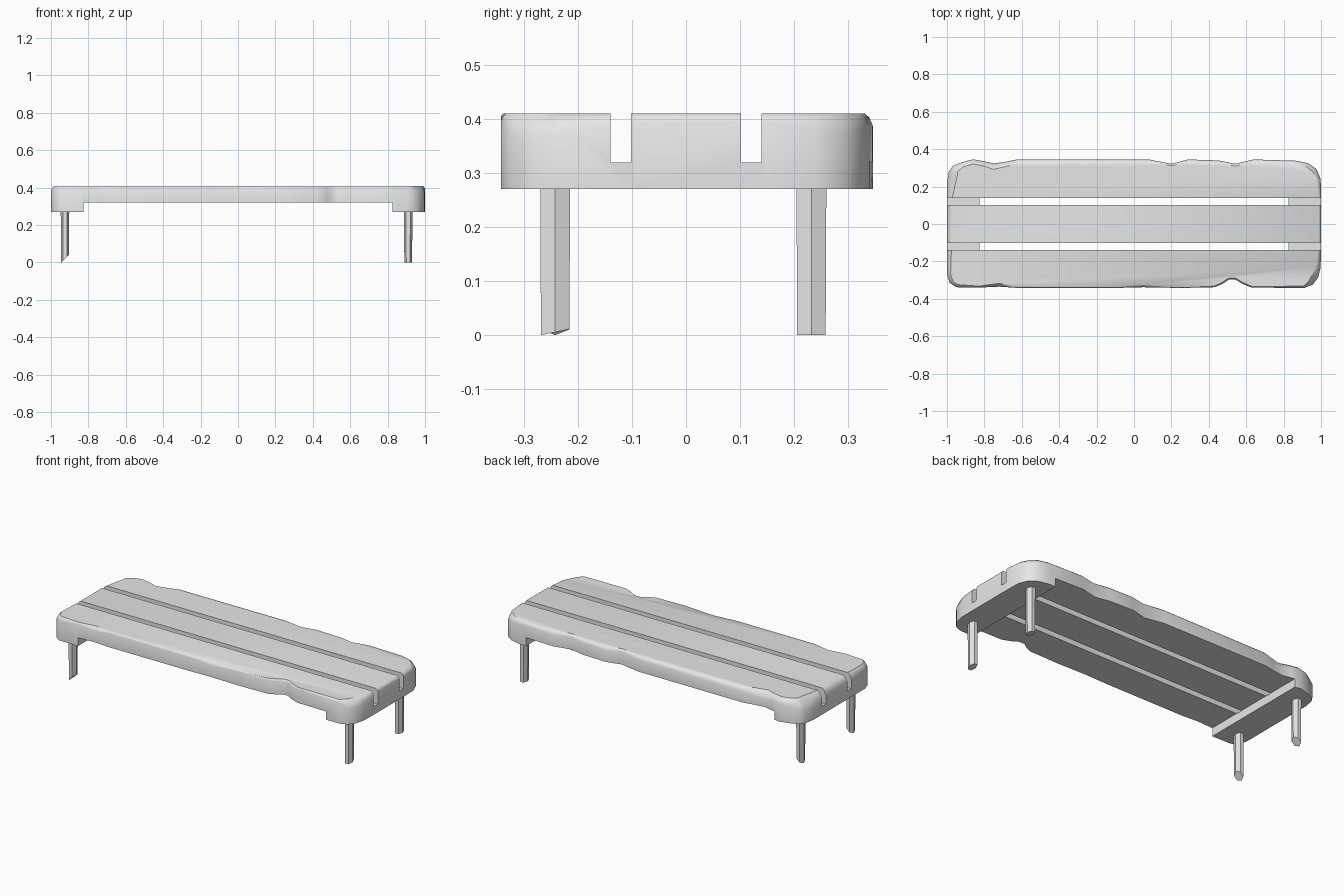
import bpy, bmesh, math
from mathutils import Vector

default_cube = bpy.data.objects.get("Cube")
if default_cube:
    bpy.data.objects.remove(default_cube, do_unlink=True)

TOP, RAIL_BOTTOM, BOARD_BOTTOM = 0.41, 0.27, 0.32

wood = bpy.data.materials.new("pale_grey")
wood.use_nodes = True
grey = (0.8, 0.8, 0.8, 1)
wood.diffuse_color = grey
wood.node_tree.nodes["Principled BSDF"].inputs["Base Color"].default_value = grey


def add_object(name, bm):
    bmesh.ops.recalc_face_normals(bm, faces=bm.faces[:])
    mesh = bpy.data.meshes.new(name)
    bm.to_mesh(mesh)
    bm.free()
    mesh.materials.append(wood)
    obj = bpy.data.objects.new(name, mesh)
    bpy.context.scene.collection.objects.link(obj)
    return obj


def activate(obj):
    bpy.ops.object.select_all(action='DESELECT')
    obj.select_set(True)
    bpy.context.view_layer.objects.active = obj


def loft(bm, rings):
    """Join rings of points into a closed solid."""
    loops = [[bm.verts.new(p) for p in ring] for ring in rings]
    count = len(loops[0])
    for low, high in zip(loops, loops[1:]):
        for i in range(count):
            j = (i + 1) % count
            bm.faces.new((low[i], low[j], high[j], high[i]))
    bm.faces.new(loops[0][::-1])
    bm.faces.new(loops[-1])


def carve(target, low, high):
    """Subtract a box given by two opposite corners."""
    bm = bmesh.new()
    bmesh.ops.create_cube(bm, size=1)
    low, high = Vector(low), Vector(high)
    for v in bm.verts:
        v.co = (low + high) / 2 + v.co * (high - low)
    cutter = add_object("cutter", bm)
    cutter.hide_render = True
    cut = target.modifiers.new("cut", 'BOOLEAN')
    cut.operation, cut.solver, cut.object = 'DIFFERENCE', 'EXACT', cutter
    activate(target)
    bpy.ops.object.modifier_apply(modifier=cut.name)
    bpy.data.objects.remove(cutter, do_unlink=True)


# Worn outline, counter-clockwise: x, y and width of the worn top edge
outline = [
    (-1, -.27, .02), (-.985, -.315, .02), (-.95, -.338, .015),
    (-.83, -.34, .008), (-.72, -.335, .018), (-.62, -.342, .004),
    (-.1, -.342, .004), (.05, -.338, .015), (.25, -.342, .004),
    (.43, -.338, .006), (.475, -.32, .008), (.505, -.298, .008),
    (.54, -.296, .008), (.58, -.32, .008), (.63, -.34, .006),
    (.91, -.342, .01), (.955, -.325, .03), (.985, -.285, .035),
    (.998, -.23, .025), (1, -.1, .012), (1, .15, .012),
    (.998, .24, .02), (.975, .295, .025), (.93, .325, .02),
    (.87, .338, .015), (.64, .345, .015), (.54, .322, .012),
    (.45, .34, .015), (.29, .345, .015), (.2, .322, .01),
    (.08, .345, .015), (-.62, .346, .018), (-.68, .334, .025),
    (-.75, .324, .032), (-.8, .335, .025), (-.86, .346, .025),
    (-.92, .33, .025), (-.97, .31, .04), (-.99, .28, .05),
    (-1, .22, .045), (-1, .12, .025), (-1, -.1, .025),
]

# Slab with worn edges
edge = [Vector((x, y, 0)) for x, y, wear in outline]
rings = [[], [], [], []]
for i, (x, y, wear) in enumerate(outline):
    before = (edge[i] - edge[i - 1]).normalized()
    after = (edge[(i + 1) % len(edge)] - edge[i]).normalized()
    tangent = (before + after).normalized()
    inward = Vector((-tangent.y, tangent.x, 0))
    rings[0].append(edge[i] + Vector((0, 0, RAIL_BOTTOM)))
    for ring, inset, drop in ((1, 0, 1.4), (2, 0.4, 0.5), (3, 1, 0)):
        rings[ring].append(edge[i] + inward * wear * inset
                           + Vector((0, 0, TOP - wear * drop)))
bm = bmesh.new()
loft(bm, rings)
bench_top = add_object("bench_top", bm)

# Hollow between the end rails, then the two long gaps between boards
carve(bench_top, (-0.825, -1, 0), (0.825, 1, BOARD_BOTTOM))
for side in (-1, 1):
    gap = sorted((side * 0.102, side * 0.14))
    carve(bench_top, (-2, gap[0], BOARD_BOTTOM - 0.001), (2, gap[1], 1))
activate(bench_top)
bpy.ops.object.shade_smooth_by_angle(angle=math.radians(40))


# Roughly hewn six-sided legs with slanted feet
def leg(name, x, y, slant_x, slant_y):
    foot, head = [], []
    for i in range(6):
        angle = i * math.tau / 6
        dx, dy = 0.023 * math.cos(angle), 0.032 * math.sin(angle)
        lift = slant_x * (dx + 0.023) + slant_y * (dy + 0.028)
        foot.append((x + dx * 0.9, y + dy * 0.95, max(lift, 0)))
        head.append((x + dx, y + dy, RAIL_BOTTOM + 0.02))
    bm = bmesh.new()
    loft(bm, [foot, head])
    add_object(name, bm)


leg("front_left_leg", 0.91, -0.242, 0, 0.2)
leg("back_left_leg", 0.91, 0.232, 0, 0)
leg("front_right_leg", -0.925, -0.242, 0.9, 0)
leg("back_right_leg", -0.925, 0.232, 0.9, 0)
